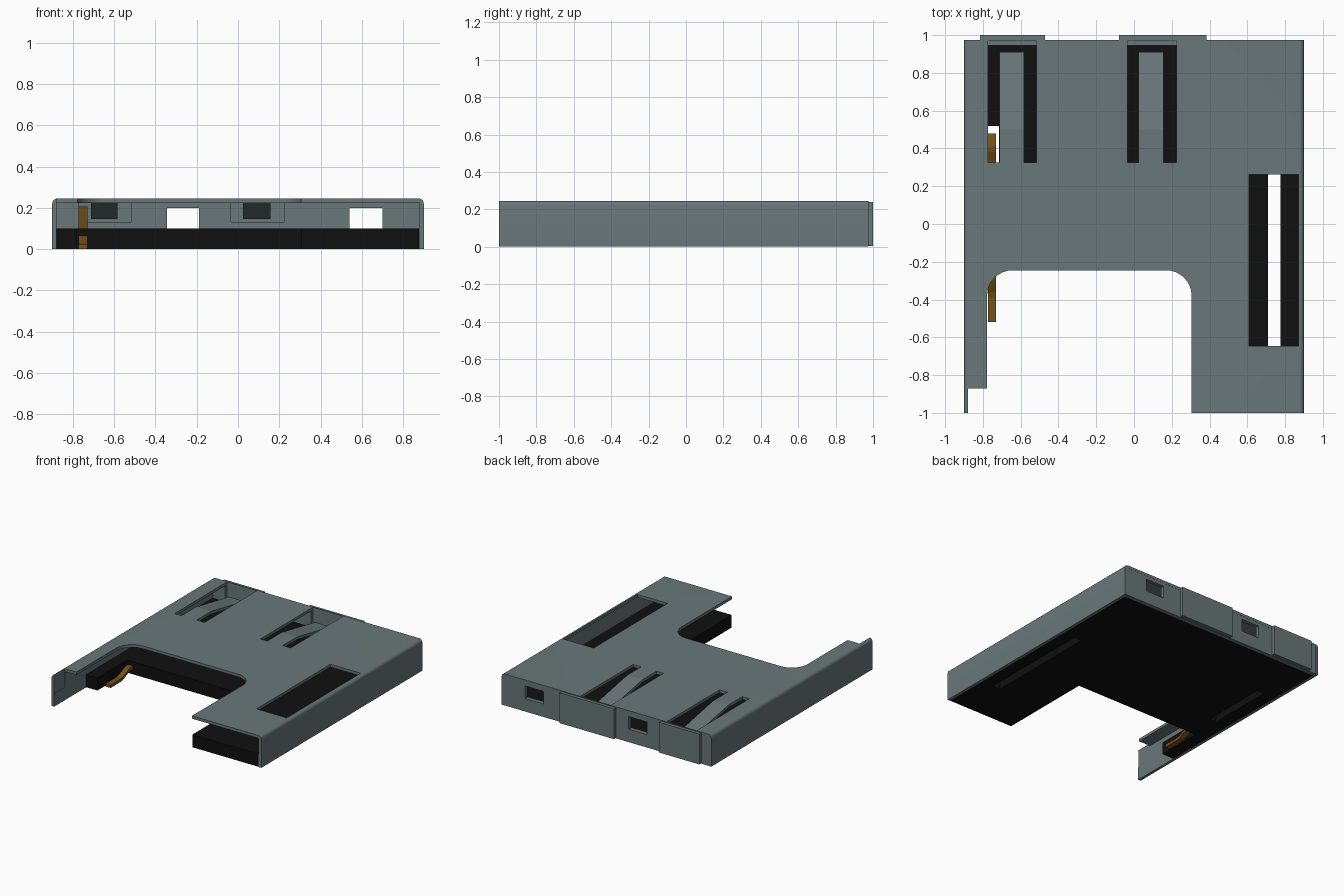
import bpy, bmesh, math
from mathutils import Vector

cube = bpy.data.objects.get("Cube")
if cube:
    bpy.data.objects.remove(cube, do_unlink=True)


def material(name, rgb, metallic=0.0):
    m = bpy.data.materials.new(name)
    m.use_nodes = True
    m.diffuse_color = (*rgb, 1)
    m.node_tree.nodes["Principled BSDF"].inputs["Base Color"].default_value = (*rgb, 1)
    return m


STEEL = material("grey steel", (0.14, 0.185, 0.19))
BLACK = material("black plastic", (0.005, 0.005, 0.005))
GOLD = material("gold contact", (0.18, 0.085, 0.009))


def prism(name, profile, axis, lo, hi, mat):
    """Extrude a closed 2D profile along an axis: x uses (y,z), y uses (x,z), z uses (x,y)."""
    place = {"x": lambda a, b, t: (t, a, b),
             "y": lambda a, b, t: (a, t, b),
             "z": lambda a, b, t: (a, b, t)}[axis]
    bm = bmesh.new()
    face = bm.faces.new([bm.verts.new(place(a, b, lo)) for a, b in profile])
    out = bmesh.ops.extrude_face_region(bm, geom=[face])
    moved = [v for v in out["geom"] if isinstance(v, bmesh.types.BMVert)]
    bmesh.ops.translate(bm, verts=moved, vec=Vector(place(0, 0, hi - lo)))
    bmesh.ops.recalc_face_normals(bm, faces=bm.faces)
    me = bpy.data.meshes.new(name)
    bm.to_mesh(me)
    bm.free()
    me.materials.append(mat)
    ob = bpy.data.objects.new(name, me)
    bpy.context.collection.objects.link(ob)
    return ob


def box(name, x, y, z, mat):
    rect = [(x[0], y[0]), (x[1], y[0]), (x[1], y[1]), (x[0], y[1])]
    return prism(name, rect, "z", z[0], z[1], mat)


def cut(target, cutter):
    mod = target.modifiers.new("cut", "BOOLEAN")
    mod.operation, mod.solver, mod.object = "DIFFERENCE", "EXACT", cutter
    bpy.context.view_layer.objects.active = target
    bpy.ops.object.modifier_apply(modifier=mod.name)
    bpy.data.objects.remove(cutter, do_unlink=True)


def arc(cx, cy, r, start, end, n=8):
    steps = [math.radians(start + (end - start) * i / n) for i in range(n + 1)]
    return [(cx + r * math.cos(a), cy + r * math.sin(a)) for a in steps]


def ribbon(path, t):
    """Thicken an open path downwards into a closed strip profile."""
    return path + [(a, b - t) for a, b in reversed(path)]


W, H, T, BACK = 0.90, 0.245, 0.022, 0.975
springs = [(-0.772, -0.515), (-0.035, 0.225)]

# Folded steel cover: inverted channel with rounded long edges
channel = ([(-W, 0)] + arc(-W + 0.025, H - 0.025, 0.025, 180, 90, 5)
           + arc(W - 0.025, H - 0.025, 0.025, 90, 0, 5)
           + [(W, 0), (W - T, 0), (W - T, H - T), (-W + T, H - T), (-W + T, 0)])
cover = prism("steel_cover", channel, "y", -1, BACK, STEEL)

# Card opening with rounded inner corners, and the shortened left arm
opening = ([(-0.778, -1.1)] + arc(-0.643, -0.38, 0.135, 180, 90)
           + arc(0.17, -0.38, 0.135, 90, 0) + [(0.305, -1.1)])
cut(cover, prism("cutter", opening, "z", 0.15, 0.35, STEEL))
cut(cover, box("cutter", (-0.88, -0.7), (-1.1, -0.87), (0.1, 0.35), STEEL))

# Long side slot and the spring windows
cut(cover, box("cutter", (0.61, 0.87), (-0.645, 0.262), (0.15, 0.35), STEEL))
for x0, x1 in springs:
    cut(cover, box("cutter", (x0, x1), (0.325, 0.97), (0.15, 0.35), STEEL))

# Back wall with two windows and a shallow notch behind each spring
back = box("back_wall", (-W + T, W - T), (0.945, BACK - 0.001), (0, H - T), STEEL)
for x0, x1 in [(-0.345, -0.19), (0.54, 0.70)]:
    cut(back, box("cutter", (x0, x1), (0.9, 1.1), (0.1, 0.198), STEEL))
for x0, x1 in springs:
    cut(back, box("cutter", (x0, x1), (0.9, 0.97), (0.13, 0.35), STEEL))

# Raised panels on the back
for i, (x0, x1) in enumerate([(-0.815, -0.47), (-0.08, 0.385)]):
    box(f"back_panel_{i + 1}", (x0, x1), (BACK - 0.002, 1.0), (0.004, H - 0.006), STEEL)

# Spring tongues bending down into the socket
for i, (x0, x1) in enumerate(springs):
    path = [(0.323, H), (0.50, H), (0.91, 0.167)]
    prism(f"spring_tongue_{i + 1}", ribbon(path, T), "x", x0 + 0.06, x1 - 0.068, STEEL)

# Plastic base: one long leg, one short leg, with through slots
outline = [(-0.878, 0.945), (-0.878, -0.61), (-0.78, -0.61), (-0.78, -0.245),
           (0.308, -0.245), (0.308, -1), (0.877, -1), (0.877, 0.945)]
base = prism("plastic_base", outline, "z", 0.002, 0.1, BLACK)
cut(base, box("cutter", (0.71, 0.775), (-0.645, 0.262), (-0.1, 0.2), BLACK))
cut(base, box("cutter", (-0.775, -0.715), (-0.01, 0.52), (-0.1, 0.2), BLACK))

# Gold contact: solder tail at the front and sprung finger in its slot
tail = [(-0.52, 0.025), (-0.39, 0.025), (-0.36, 0.032), (-0.30, 0.06), (-0.27, 0.066), (-0.2, 0.066)]
prism("contact_tail", ribbon(tail, 0.024), "x", -0.772, -0.73, GOLD)
finger = [(-0.03, 0.07), (0.04, 0.075), (0.34, 0.185), (0.38, 0.202), (0.41, 0.206),
          (0.44, 0.2), (0.48, 0.165)]
prism("contact_finger", ribbon(finger, 0.024), "x", -0.772, -0.73, GOLD)

# Smooth the rounded edges, keep the folds sharp
bpy.ops.object.select_all(action="DESELECT")
cover.select_set(True)
bpy.context.view_layer.objects.active = cover
bpy.ops.object.shade_smooth_by_angle(angle=math.radians(30))
